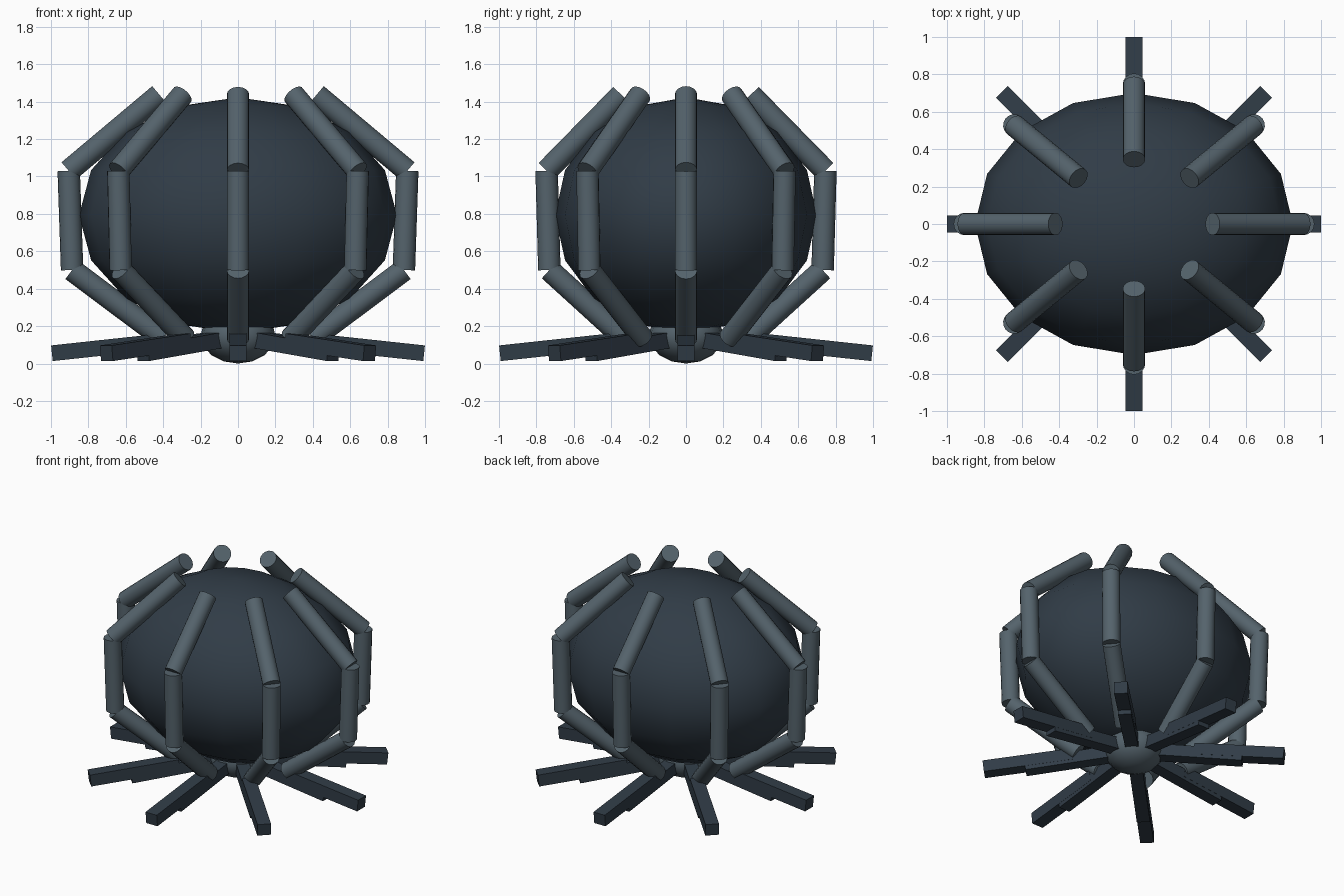
import bpy
from math import cos, sin, pi, radians
from mathutils import Vector

if "Cube" in bpy.data.objects:
    bpy.data.objects.remove(bpy.data.objects["Cube"])


def material(name, rgb):
    m = bpy.data.materials.new(name)
    m.diffuse_color = (*rgb, 1)
    m.use_nodes = True
    m.node_tree.nodes["Principled BSDF"].inputs["Base Color"].default_value = m.diffuse_color
    return m


DARK = material("dark_slate", (0.030, 0.045, 0.062))
GREY = material("grey_slate", (0.090, 0.125, 0.150))


def finish(name, mat, smooth=True):
    o = bpy.context.object
    o.name = name
    o.data.materials.append(mat)
    if smooth:
        bpy.ops.object.shade_smooth_by_angle(angle=radians(50))
    return o


def ellipsoid(name, z, radii, mat):
    bpy.ops.mesh.primitive_uv_sphere_add(segments=16, ring_count=8, radius=1, location=(0, 0, z))
    o = finish(name, mat)
    o.scale = radii
    return o


def rod(name, a, b, radius, mat):
    a, b = Vector(a), Vector(b)
    d = b - a
    bpy.ops.mesh.primitive_cylinder_add(vertices=16, radius=radius, depth=d.length,
                                        location=(a + b) / 2,
                                        rotation=d.to_track_quat('Z', 'Y').to_euler())
    return finish(name, mat)


def beam(name, a, b, width, height, mat):
    a, b = Vector(a), Vector(b)
    d = b - a
    bpy.ops.mesh.primitive_cube_add(size=1, location=(a + b) / 2,
                                    rotation=d.to_track_quat('X', 'Z').to_euler())
    o = finish(name, mat, smooth=False)
    o.scale = (d.length, width, height)
    return o


# Large faceted-outline pod and the small hub under it
ellipsoid("pod", 0.793, (0.85, 0.70, 0.63), DARK)
ellipsoid("hub", 0.15, (0.20, 0.20, 0.15), GREY)

# Three-part ribs wrapping the pod: (x radius, z), y squashed like the pod
RIB = [(0.40, 0.135), (0.887, 0.50), (0.905, 1.03), (0.42, 1.437)]
SQUASH = 0.70 / 0.85
PARTS = ["lower", "middle", "upper"]

for i in range(8):
    c, s = cos(i * pi / 4), sin(i * pi / 4)
    pts = [(r * c, r * s * SQUASH, z) for r, z in RIB]
    for part, a, b in zip(PARTS, pts, pts[1:]):
        rod(f"rib_{i + 1}_{part}", a, b, 0.06, GREY)

    # Two overlapping sloping beams per foot
    beam(f"foot_{i + 1}_inner", (0.12 * c, 0.12 * s, 0.13), (0.72 * c, 0.72 * s, 0.055),
         0.088, 0.084, DARK)
    beam(f"foot_{i + 1}_outer", (0.40 * c, 0.40 * s, 0.119), (0.995 * c, 0.995 * s, 0.055),
         0.09, 0.084, DARK)
